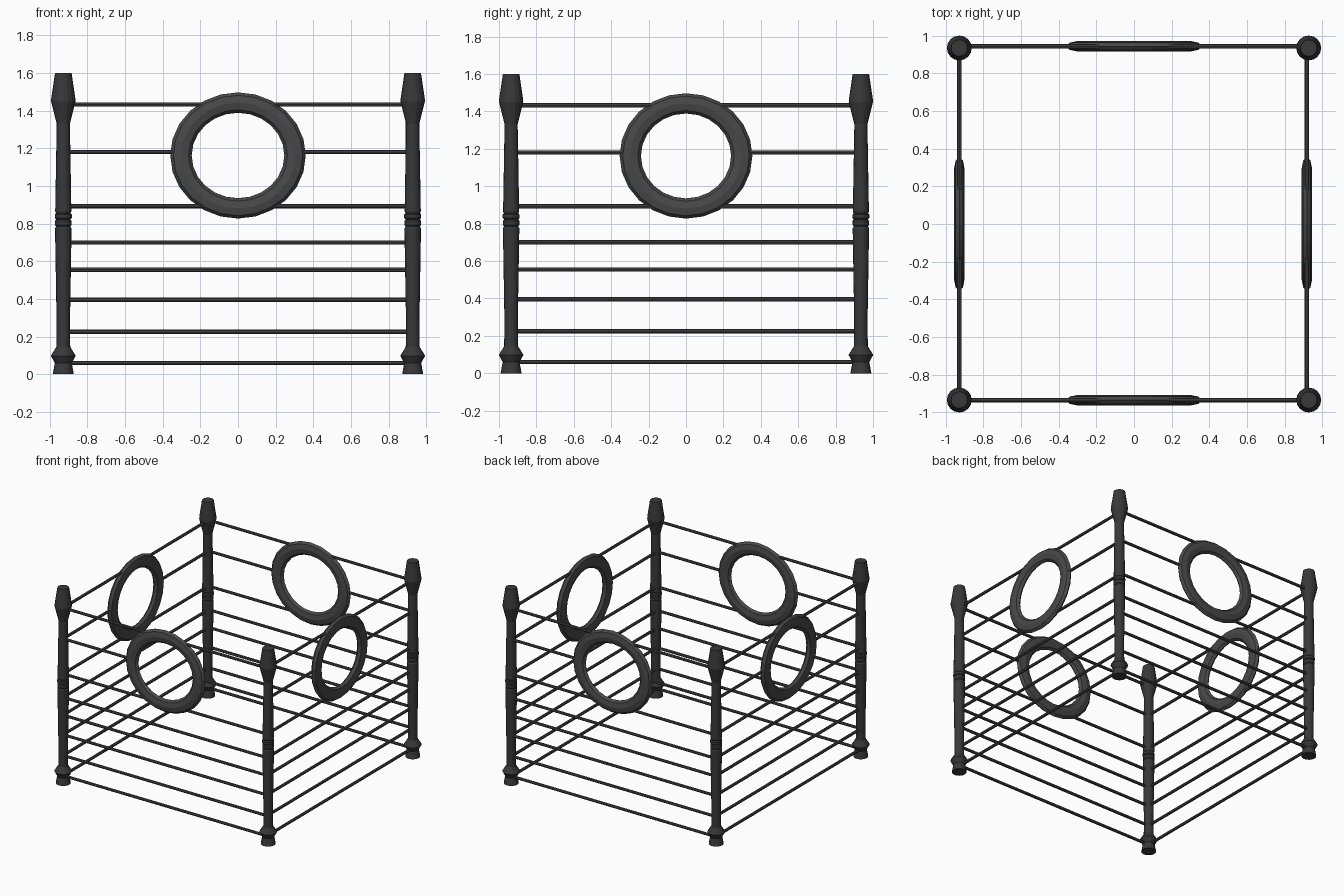
import bpy, bmesh, math
from mathutils import Matrix

if "Cube" in bpy.data.objects:
    bpy.data.objects.remove(bpy.data.objects["Cube"])

PX, PY = 0.928, 0.935          # post centres


def material(name, v):
    m = bpy.data.materials.new(name)
    m.diffuse_color = (v, v, v, 1)
    m.use_nodes = True
    m.node_tree.nodes["Principled BSDF"].inputs["Base Color"].default_value = m.diffuse_color
    return m


POST_MAT = material("dark_post", 0.04)
RAIL_MAT = material("dark_rail", 0.065)


def add(name, bm, mat):
    bmesh.ops.recalc_face_normals(bm, faces=bm.faces)
    me = bpy.data.meshes.new(name)
    bm.to_mesh(me)
    bm.free()
    me.materials.append(mat)
    ob = bpy.data.objects.new(name, me)
    bpy.context.collection.objects.link(ob)
    return ob


# Turned corner posts: (radius, height) profile
PROFILE = [(0.056, 0), (0.045, 0.06), (0.066, 0.098), (0.037, 0.145),
           (0.036, 0.30), (0.044, 0.775), (0.038, 0.785), (0.044, 0.793),
           (0.044, 0.815), (0.038, 0.822), (0.045, 0.829), (0.045, 0.848),
           (0.038, 0.855), (0.043, 0.865), (0.035, 1.33), (0.065, 1.45),
           (0.064, 1.465), (0.044, 1.60)]


def post(name, x, y, n=16):
    bm = bmesh.new()
    rings = [[bm.verts.new((x + r * math.cos(2 * math.pi * i / n),
                            y + r * math.sin(2 * math.pi * i / n), z))
              for i in range(n)] for r, z in PROFILE]
    for a, b in zip(rings, rings[1:]):
        for i in range(n):
            j = (i + 1) % n
            bm.faces.new((a[i], a[j], b[j], b[i]))
    bm.faces.new(rings[0])
    bm.faces.new(rings[-1])
    add(name, bm, POST_MAT)


for x, sx in ((-PX, "left"), (PX, "right")):
    for y, sy in ((-PY, "front"), (PY, "back")):
        post(f"{sy}_{sx}_post", x, y)


# Horizontal rails; the one at ring height stops at the ring
RAILS = [0.06, 0.225, 0.395, 0.555, 0.70, 0.893, 1.433]


def rails(bm, half, xf):
    spans = [(-half, half, z) for z in RAILS]
    spans += [(-half, -0.33, 1.18), (0.33, half, 1.18)]
    for a, b, z in spans:
        m = (xf @ Matrix.Translation(((a + b) / 2, 0, z))
             @ Matrix.Rotation(math.pi / 2, 4, 'Y'))
        bmesh.ops.create_cone(bm, cap_ends=True, segments=8, radius1=0.0115,
                              radius2=0.0115, depth=b - a, matrix=m)


# Oval ring with a flattened octagonal section
def oval_ring(bm, xf, hw, n=24, k=8):
    grid = []
    for i in range(n):
        a = 2 * math.pi * i / n
        row = []
        for j in range(k):
            t = 2 * math.pi * j / k
            c = 0.057 * math.cos(t)
            v = bm.verts.new((math.cos(a) * (hw - 0.057 + c),
                              0.027 * math.sin(t),
                              1.162 + math.sin(a) * (0.281 + c * 0.95)))
            row.append(v)
        grid.append(row)
    for i in range(n):
        p, q = grid[i], grid[(i + 1) % n]
        for j in range(k):
            l = (j + 1) % k
            bm.faces.new((p[j], p[l], q[l], q[j]))
    bmesh.ops.transform(bm, matrix=xf, verts=bm.verts)


# Four panels: side, offset, rail half length, turned, ring half width
TURN = Matrix.Rotation(math.pi / 2, 4, 'Z')
for side, pos, half, turned, hw in (
        ("front", (0, -0.936, 0), PX, False, 0.36),
        ("back", (0, 0.944, 0), PX, False, 0.36),
        ("left", (-0.928, 0, 0), PY, True, 0.355),
        ("right", (0.918, 0, 0), PY, True, 0.355)):
    xf = Matrix.Translation(pos) @ (TURN if turned else Matrix())
    bm = bmesh.new()
    rails(bm, half, xf)
    add(side + "_rails", bm, RAIL_MAT)
    bm = bmesh.new()
    oval_ring(bm, xf, hw)
    add(side + "_ring", bm, RAIL_MAT)
